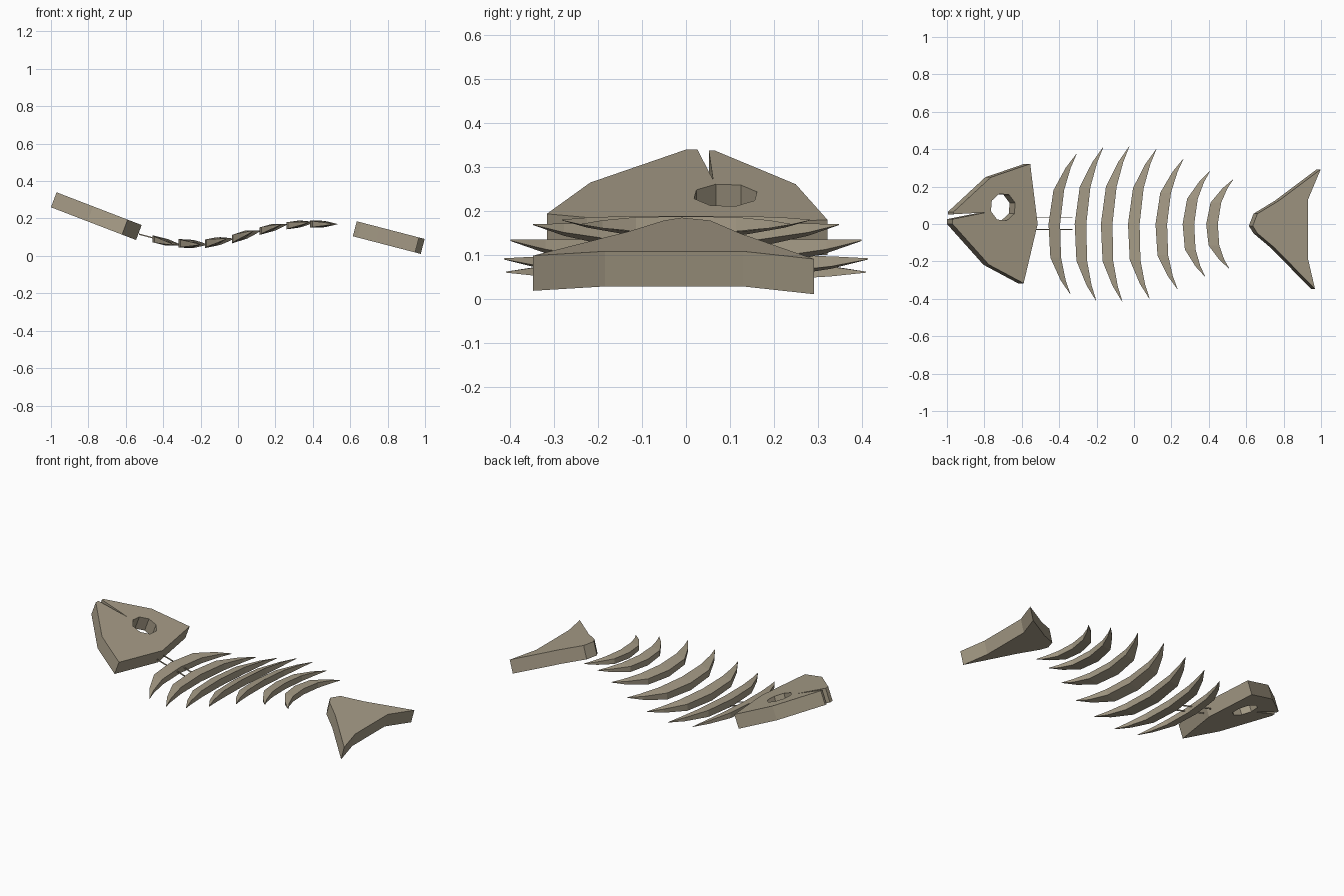
import bpy
import bmesh
import math

cube = bpy.data.objects.get("Cube")
if cube:
    bpy.data.objects.remove(cube, do_unlink=True)

bone = bpy.data.materials.new("bone")
bone.use_nodes = True
bone.diffuse_color = (0.38, 0.33, 0.24, 1)
bone.node_tree.nodes["Principled BSDF"].inputs["Base Color"].default_value = bone.diffuse_color


def finish(bm, name):
    bmesh.ops.recalc_face_normals(bm, faces=bm.faces[:])
    mesh = bpy.data.meshes.new(name)
    bm.to_mesh(mesh)
    bm.free()
    mesh.materials.append(bone)
    obj = bpy.data.objects.new(name, mesh)
    bpy.context.collection.objects.link(obj)
    return obj


def slab(name, loops, height, drop):
    """Extrude flat outlines (the first outer, the rest holes) along drop."""
    bm = bmesh.new()
    edges = []
    for loop in loops:
        vs = [bm.verts.new((x, y, height(x))) for x, y in loop]
        edges += [bm.edges.new((a, b)) for a, b in zip(vs, vs[1:] + vs[:1])]
    bmesh.ops.triangle_fill(bm, edges=edges, use_beauty=True)
    # Merge the flat triangles where no hole forbids it
    inner = [e for e in bm.edges if len(e.link_faces) == 2]
    if len(loops) == 1:
        bmesh.ops.dissolve_edges(bm, edges=inner, use_verts=False)
    result = bmesh.ops.extrude_face_region(bm, geom=bm.faces[:], use_keep_orig=True)
    moved = [g for g in result["geom"] if isinstance(g, bmesh.types.BMVert)]
    bmesh.ops.translate(bm, verts=moved, vec=drop)
    return finish(bm, name)


# Head: tilted slab with a mouth slit and an open eye socket
head = [(-0.97, 0.0), (-0.775, -0.218), (-0.59, -0.317), (-0.515, 0.0), (-0.555, 0.322),
        (-0.765, 0.25), (-0.965, 0.065), (-0.965, 0.052), (-0.79, 0.062), (-0.97, 0.026)]
eye = [(-0.70 + 0.068 * math.cos(math.tau * i / 8 + 0.3),
        0.09 + 0.075 * math.sin(math.tau * i / 8 + 0.3)) for i in range(8)]
slab("head", [head, eye], lambda x: 0.34 - 0.385 * (x + 0.97), (-0.03, 0, -0.08))

# Tail fin: tilted slab spreading to two points
tail = [(0.635, -0.01), (0.66, -0.05), (0.755, -0.13), (0.968, -0.348), (0.93, -0.185),
        (0.93, 0.13), (0.998, 0.292), (0.775, 0.125), (0.66, 0.055)]
slab("tail_fin", [tail], lambda x: 0.185 - 0.26 * (x - 0.635), (-0.021, 0, -0.08))

# Crescent rib section: span fraction, front edge, back edge, thickness fraction
half = [(0.48, 0.018, 0.075, 0.9), (0.8, 0.078, 0.105, 0.5), (1, 0.132, 0.134, 0.05)]
stations = [(-f, a, b, t) for f, a, b, t in reversed(half)] + [(0, 0, 0.062, 1)] + half


def rib(name, x0, span, top, slope, thick):
    bm = bmesh.new()
    rings = []
    for f, a, b, t in stations:
        y = f * span
        skew = x0 + 0.045 * y
        ring = []
        for dx, side in ((a, 1), (b, 1), (b, -1), (a, -1)):
            z = top - thick / 2 + slope * dx + side * t * thick / 2
            ring.append(bm.verts.new((skew + dx, y, z)))
        rings.append(ring)
    for r, s in zip(rings, rings[1:]):
        for i in range(4):
            j = (i + 1) % 4
            bm.faces.new((r[i], r[j], s[j], s[i]))
    bm.faces.new(rings[0])
    bm.faces.new(rings[-1])
    return finish(bm, name)


# Seven ribs following the wavy spine: front x, half span, top, slope, thickness
ribs = [(-0.457, 0.375, 0.11, -0.25, 0.037), (-0.317, 0.41, 0.09, -0.05, 0.045),
        (-0.177, 0.415, 0.087, 0.2, 0.045), (-0.032, 0.4, 0.112, 0.33, 0.045),
        (0.115, 0.348, 0.152, 0.28, 0.04), (0.26, 0.282, 0.18, 0.14, 0.038),
        (0.386, 0.238, 0.188, 0.0, 0.036)]
for n, values in enumerate(ribs, 1):
    rib(f"rib_{n}", *values)

# Two thin splinters of spine behind the head
for side, y in (("left", 0.034), ("right", -0.03)):
    strip = [(-0.53, y - 0.002), (-0.33, y - 0.002), (-0.33, y + 0.002), (-0.53, y + 0.002)]
    slab(f"spine_splinter_{side}", [strip], lambda x: 0.12 - 0.27 * (x + 0.53), (0, 0, -0.007))
